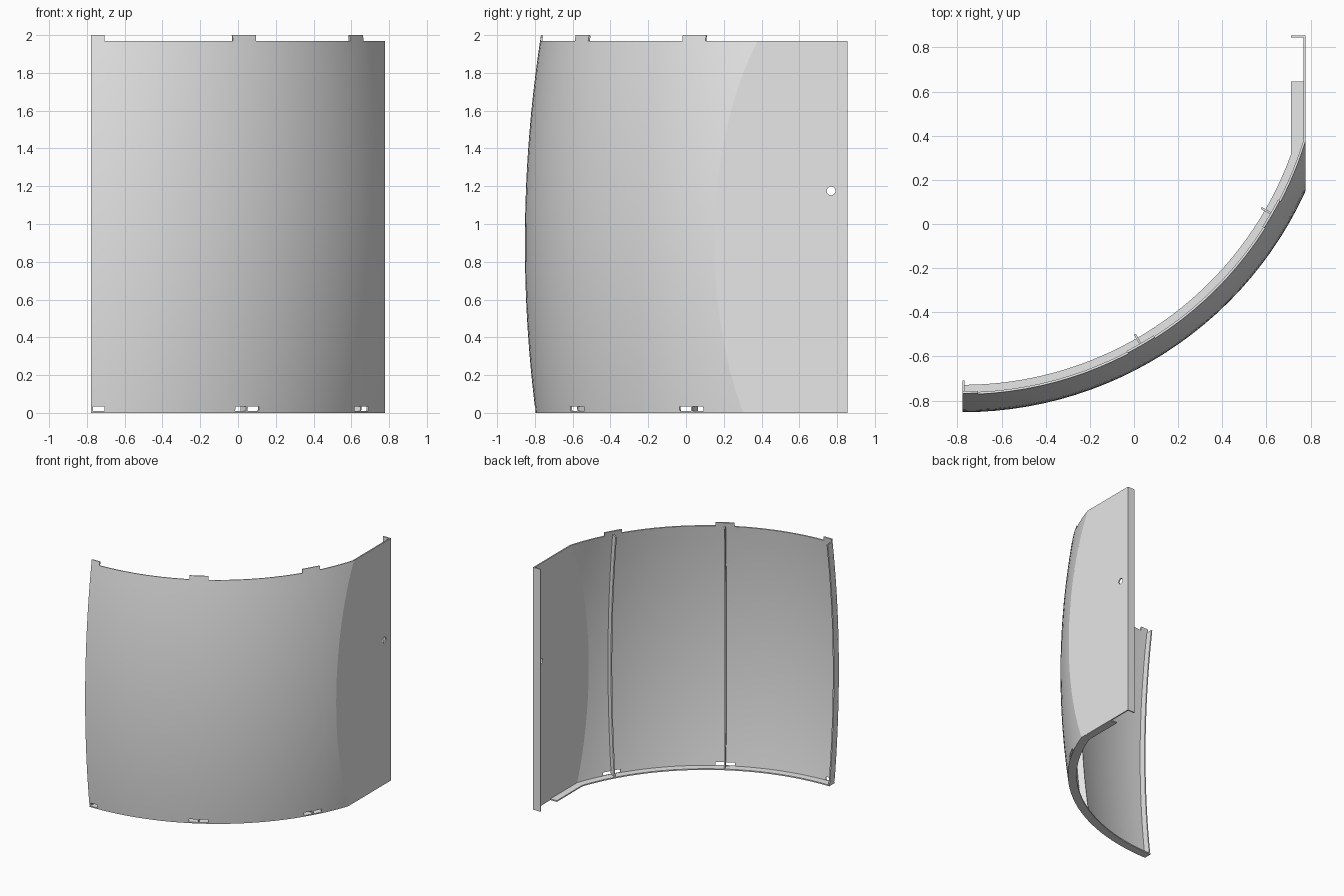
import bpy, bmesh
from math import sin, cos, asin, sqrt, radians
from mathutils import Vector

cube = bpy.data.objects.get("Cube")
if cube:
    bpy.data.objects.remove(cube)

HALF_X, BACK_Y = 0.778, 0.855      # half width, rear edge (also the axis of the curve)
TOP, TAB_TOP = 1.97, 2.0
WALL = 0.01
STATIONS = (0, 30, 60)             # degrees at which ribs, tabs and slots sit
TAB_HALF = 2.5

grey = bpy.data.materials.new("light_grey")
grey.use_nodes = True
grey.diffuse_color = (0.8, 0.8, 0.8, 1)
grey.node_tree.nodes["Principled BSDF"].inputs["Base Color"].default_value = (0.8, 0.8, 0.8, 1)


def radius(z):
    """Barrel radius at a height."""
    return 1.708 - 0.0704 * (z - 0.9) ** 2


def polar(r, a, z):
    return Vector((-HALF_X + r * sin(a), BACK_Y - r * cos(a), z))


def finish(name, bm):
    mesh = bpy.data.meshes.new(name)
    bmesh.ops.recalc_face_normals(bm, faces=bm.faces)
    bm.to_mesh(mesh)
    bm.free()
    mesh.materials.append(grey)
    ob = bpy.data.objects.new(name, mesh)
    bpy.context.collection.objects.link(ob)
    return ob


def activate(ob):
    bpy.ops.object.select_all(action='DESELECT')
    ob.select_set(True)
    bpy.context.view_layer.objects.active = ob


def smooth(ob):
    activate(ob)
    bpy.ops.object.shade_smooth_by_angle(angle=radians(13))


def strip_solid(name, side_a, side_b, offset):
    """Thick band between two point rows, extruded along offset."""
    bm = bmesh.new()
    rows = [[bm.verts.new(p + o) for p in side]
            for side, o in ((side_a, Vector()), (side_b, Vector()),
                            (side_b, offset), (side_a, offset))]
    for i in range(len(side_a) - 1):
        for k in range(4):
            p, q = rows[k], rows[(k + 1) % 4]
            bm.faces.new((p[i], p[i + 1], q[i + 1], q[i]))
    for end in (0, -1):
        bm.faces.new([r[end] for r in rows])
    ob = finish(name, bm)
    smooth(ob)
    return ob


# Curved wall with a flat rear stretch: open slots at the foot, tabs on the top edge
degrees = sorted({i * 2.5 for i in range(26)})
ARC_TAIL = 6
heights = [0, WALL, 0.035] + [0.035 + (TOP - 0.035) * i / 20 for i in range(1, 21)] + [TAB_TOP]


def wall_row(z):
    r = radius(z)
    last = asin(2 * HALF_X / r)
    start = radians(degrees[-1])
    angles = [radians(d) for d in degrees]
    angles += [start + (last - start) * i / ARC_TAIL for i in range(1, ARC_TAIL + 1)]
    pts = [polar(r, a, z) for a in angles]
    y0 = pts[-1].y
    return pts + [Vector((HALF_X, y0 + (BACK_Y - y0) * t, z)) for t in (0.5, 1)]


bm = bmesh.new()
grid = [[bm.verts.new(p) for p in wall_row(z)] for z in heights]
for j in range(len(heights) - 1):
    for i in range(len(grid[0]) - 1):
        mid = (degrees[i] + degrees[i + 1]) / 2 if i + 1 < len(degrees) else 90
        at_station = any(abs(mid - s) < TAB_HALF for s in STATIONS)
        is_slot = j == 1 and at_station
        above_edge = j == len(heights) - 2 and not at_station
        if not (is_slot or above_edge):
            bm.faces.new((grid[j][i], grid[j][i + 1], grid[j + 1][i + 1], grid[j + 1][i]))
bmesh.ops.delete(bm, geom=[v for v in bm.verts if not v.link_faces], context='VERTS')
wall = finish("curved_wall", bm)
# keep the skin facing outward so that the thickness grows inward
if sum(p.normal.y * p.area for p in wall.data.polygons) > 0:
    wall.data.flip_normals()

# Round hole through the flat stretch
bm = bmesh.new()
bmesh.ops.create_cone(bm, cap_ends=True, segments=24, radius1=0.023, radius2=0.023, depth=0.2)
cutter = finish("hole_cutter", bm)
cutter.rotation_euler.y = radians(90)
cutter.location = (HALF_X, 0.768, 1.175)
cutter.hide_render = True

activate(wall)
thick = wall.modifiers.new("thickness", 'SOLIDIFY')
thick.thickness, thick.offset, thick.use_even_offset = WALL, -1, True
hole = wall.modifiers.new("hole", 'BOOLEAN')
hole.object, hole.operation, hole.solver = cutter, 'DIFFERENCE', 'EXACT'
bpy.context.view_layer.update()
for m in ("thickness", "hole"):
    bpy.ops.object.modifier_apply(modifier=m)
bpy.data.objects.remove(cutter)
smooth(wall)


# Ledge along the foot, running a little way up the flat stretch
def ledge_edge(depth):
    r, x_lim = radius(0) - depth, HALF_X - depth
    last = asin((x_lim + HALF_X) / r)
    pts = [polar(r, last * i / 36, 0) for i in range(37)]
    return pts + [Vector((x_lim, 0.645, 0))]


strip_solid("bottom_ledge", ledge_edge(0.002), ledge_edge(0.067), Vector((0, 0, WALL)))

# Upright ribs that follow the bulge of the wall
for s in STATIONS:
    a = radians(s)
    tangent = Vector((cos(a), sin(a), 0))
    shift = tangent * (0 if s == 0 else -WALL / 2)
    zs = [TOP * i / 24 for i in range(25)]
    outer, inner = ([polar(radius(z) - d, a, z) + shift for z in zs] for d in (0.004, 0.063))
    strip_solid(f"rib_{s}_degrees", outer, inner, tangent * WALL)

# Return flange at the rear edge
corners = [[Vector((x, BACK_Y - WALL, z)) for z in (0, TOP)] for x in (HALF_X - 0.067, HALF_X)]
strip_solid("rear_flange", corners[0], corners[1], Vector((0, WALL, 0)))
